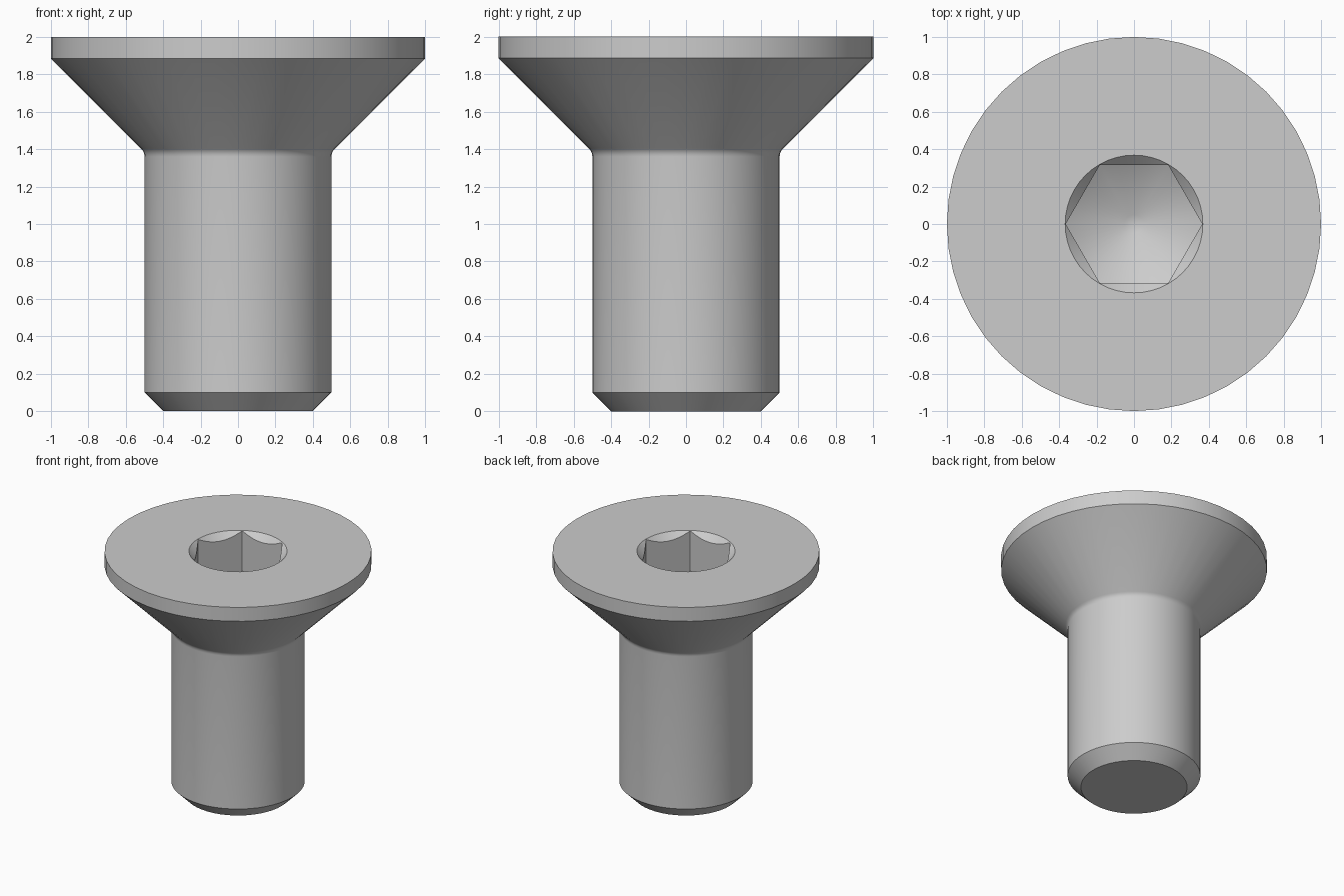
import bpy
import bmesh
from math import radians, tan, sin, cos, pi

default = bpy.data.objects.get("Cube")
if default:
    bpy.data.objects.remove(default, do_unlink=True)

SIDES = 48
HEX_R = 0.365      # socket corner radius
TOP = 2.0

# Colour
steel = bpy.data.materials.new("grey_steel")
grey = (0.604, 0.604, 0.604, 1.0)
steel.use_nodes = True
steel.diffuse_color = grey
steel.node_tree.nodes["Principled BSDF"].inputs["Base Color"].default_value = grey


def lathe(name, profile, sides=SIDES):
    """Closed solid: (radius, z) rings from bottom to top, capped at both ends."""
    bm = bmesh.new()
    rings = []
    for r, z in profile:
        rings.append([bm.verts.new((r * cos(2 * pi * i / sides),
                                    r * sin(2 * pi * i / sides), z))
                      for i in range(sides)])
    for low, high in zip(rings, rings[1:]):
        for i in range(sides):
            j = (i + 1) % sides
            bm.faces.new((low[i], low[j], high[j], high[i]))
    bm.faces.new(rings[0][::-1])
    bm.faces.new(rings[-1])
    mesh = bpy.data.meshes.new(name)
    bm.to_mesh(mesh)
    bm.free()
    mesh.materials.append(steel)
    obj = bpy.data.objects.new(name, mesh)
    bpy.context.collection.objects.link(obj)
    return obj


def boolean(target, tool, operation):
    """Apply a boolean and discard the tool."""
    mod = target.modifiers.new(operation.lower(), "BOOLEAN")
    mod.operation = operation
    mod.solver = "EXACT"
    mod.object = tool
    bpy.context.view_layer.objects.active = target
    bpy.ops.object.modifier_apply(modifier=mod.name)
    bpy.data.objects.remove(tool, do_unlink=True)


# Screw body: chamfered tip, shank, small neck fillet, countersunk head
SHANK, NECK, FILLET = 0.5, 1.385, 0.06
start = NECK - FILLET * tan(radians(22.5))
fillet = [(SHANK + FILLET * (1 - cos(a)), start + FILLET * sin(a))
          for a in (radians(45 * k / 4) for k in range(5))]
body = lathe("countersunk_screw",
             [(0.4, 0), (SHANK, 0.1)] + fillet + [(1, 1.885), (1, TOP)])

# Hexagonal socket with a drill-point floor
floor = 1.484
socket = lathe("socket_cutter", [(HEX_R, 1.4), (HEX_R, 2.2)], 6)
drill = lathe("drill_cutter", [(0.05, floor),
                               (0.45, floor + 0.4 * tan(radians(30))),
                               (0.45, 2.3)])
boolean(socket, drill, "INTERSECT")
boolean(body, socket, "DIFFERENCE")

# Conical lead-in at the socket mouth
lead_in = lathe("lead_in_cutter", [(0.268, TOP - 0.1), (0.468, TOP + 0.1)])
boolean(body, lead_in, "DIFFERENCE")

# Smooth round surfaces, crisp machined edges
bpy.ops.object.select_all(action="DESELECT")
body.select_set(True)
bpy.context.view_layer.objects.active = body
bpy.ops.object.shade_smooth_by_angle(angle=radians(35))
